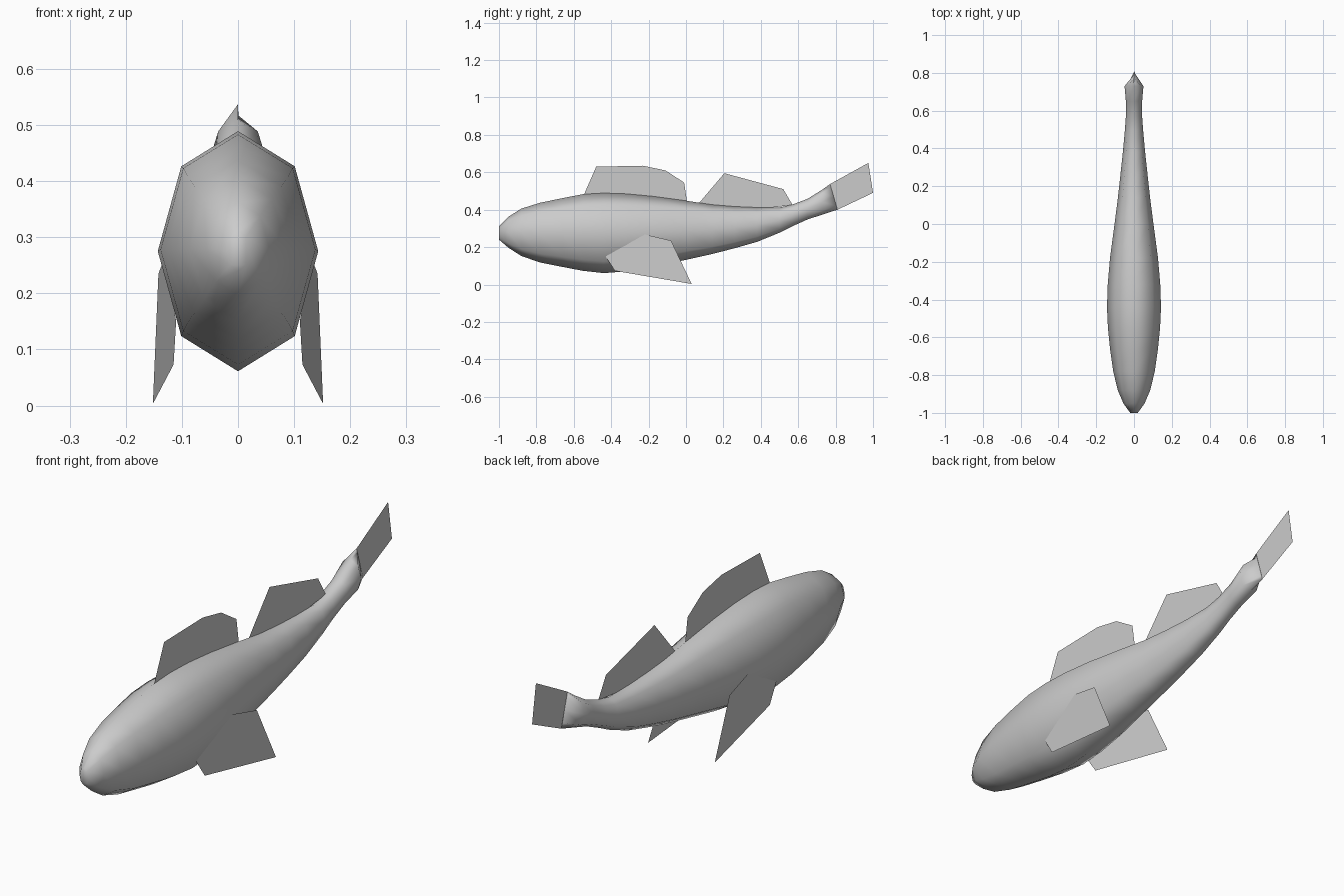
import bpy
import math

if "Cube" in bpy.data.objects:
    bpy.data.objects.remove(bpy.data.objects["Cube"])

grey = bpy.data.materials.new("plain grey")
grey.diffuse_color = (0.6, 0.6, 0.6, 1.0)
grey.use_nodes = True
grey.node_tree.nodes["Principled BSDF"].inputs["Base Color"].default_value = grey.diffuse_color


def make_object(name, verts, faces):
    mesh = bpy.data.meshes.new(name)
    mesh.from_pydata(verts, [], faces)
    mesh.materials.append(grey)
    obj = bpy.data.objects.new(name, mesh)
    bpy.context.collection.objects.link(obj)
    return obj


def make_fin(name, outline, x_at=lambda y: 0.0):
    """Flat sheet from a (y, z) outline; x follows the y position."""
    verts = [(x_at(y), y, z) for y, z in outline]
    return make_object(name, verts, [list(range(len(verts)))])


# Body: eight-sided rings along the length (y, top, bottom, half width)
SIDES = 8
stations = [
    (-1.00, 0.310, 0.240, 0.020),
    (-0.95, 0.362, 0.197, 0.056),
    (-0.88, 0.406, 0.152, 0.086),
    (-0.78, 0.437, 0.118, 0.110),
    (-0.66, 0.462, 0.094, 0.127),
    (-0.55, 0.483, 0.073, 0.138),
    (-0.44, 0.489, 0.061, 0.143),
    (-0.32, 0.485, 0.070, 0.139),
    (-0.18, 0.472, 0.093, 0.127),
    (0.00, 0.448, 0.132, 0.103),
    (0.14, 0.427, 0.163, 0.085),
    (0.26, 0.417, 0.194, 0.072),
    (0.38, 0.412, 0.228, 0.059),
    (0.50, 0.412, 0.277, 0.048),
    (0.57, 0.428, 0.312, 0.043),
    (0.65, 0.458, 0.348, 0.043),
    (0.73, 0.508, 0.374, 0.050),
    (0.79, 0.537, 0.400, 0.001),
]
verts, faces = [], []
for i, (y, top, bottom, half) in enumerate(stations):
    # the pinched last ring leans along the root of the tail fin
    lean = 0.02 if i == len(stations) - 1 else 0.0
    for s in range(SIDES):
        a = 2 * math.pi * s / SIDES
        z = (top + bottom) / 2 + (top - bottom) / 2 * math.cos(a)
        verts.append((half * math.sin(a), y - lean * math.cos(a), z))
for i in range(len(stations) - 1):
    for s in range(SIDES):
        a, b = i * SIDES + s, i * SIDES + (s + 1) % SIDES
        faces.append((a, a + SIDES, b + SIDES, b))
faces.append(list(range(SIDES)))
last = (len(stations) - 1) * SIDES
faces.append([last + s for s in reversed(range(SIDES))])
body = make_object("body", verts, faces)
body.data.polygons.foreach_set("use_smooth", [True] * len(faces))
body.data.update()

# Fins along the middle of the back, and the tail
make_fin("front_back_fin", [(-0.545, 0.482), (-0.48, 0.63), (-0.23, 0.635),
                            (-0.11, 0.61), (-0.01, 0.545), (0.005, 0.445),
                            (-0.25, 0.46)])
make_fin("rear_back_fin", [(0.065, 0.43), (0.205, 0.595), (0.52, 0.51),
                           (0.57, 0.425), (0.4, 0.405)])
make_fin("tail_fin", [(0.77, 0.537), (0.975, 0.65), (1.0, 0.49), (0.81, 0.40)])

# Upright side fins, spreading slightly outward to the rear
side_outline = [(-0.43, 0.15), (-0.22, 0.268), (-0.08, 0.235),
                (0.03, 0.003), (-0.38, 0.073)]
for side, sign in (("right", 1), ("left", -1)):
    make_fin(side + "_side_fin", side_outline,
             lambda y: sign * (0.149 + 0.09 * y))
